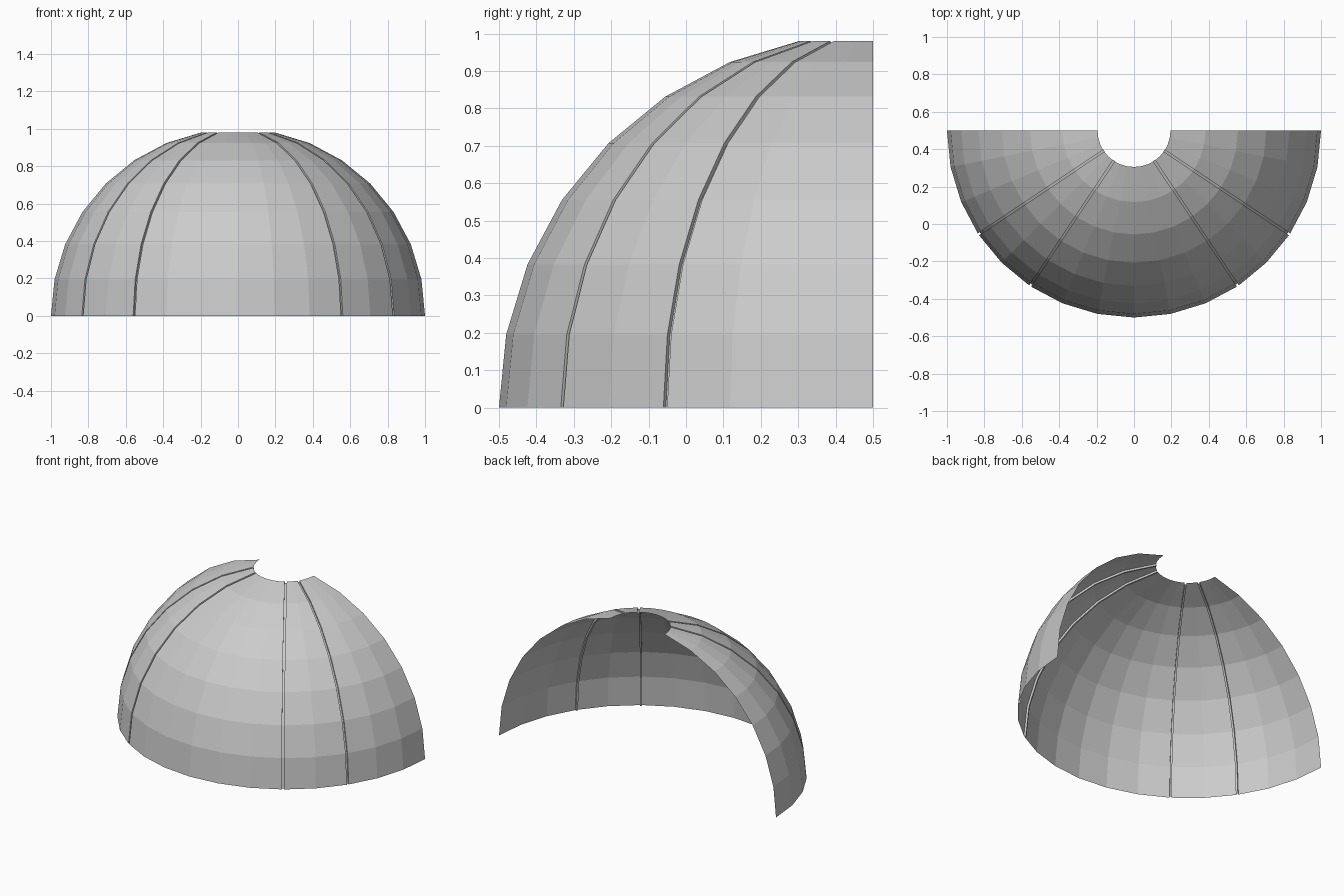
import bpy, bmesh
from math import pi, sin, cos
from mathutils import Vector

cube = bpy.data.objects.get("Cube")
if cube:
    bpy.data.objects.remove(cube)

STEP = pi / 16          # angle of one facet, both around and up
CENTRE = Vector((0, 0.5, 0))
HALF_WIDTH = 0.006      # seam half width
DEPTH = 0.012           # seam depth
SEAMS = (3, 5, 11, 13)  # meridians that carry a recessed seam

# Single grey material
grey = bpy.data.materials.new("light grey")
grey.use_nodes = True
colour = (0.6, 0.6, 0.6, 1)
grey.diffuse_color = colour
grey.node_tree.nodes["Principled BSDF"].inputs["Base Color"].default_value = colour

# Meridian columns: facet index, sideways offset, inward depth
columns = []
for k in range(17):
    if k in SEAMS:
        columns += [(k, -HALF_WIDTH, 0), (k, -HALF_WIDTH, DEPTH),
                    (k, HALF_WIDTH, DEPTH), (k, HALF_WIDTH, 0)]
    else:
        columns.append((k, 0, 0))


def dome_point(k, side, depth, ring):
    """Point on the half dome, counted from the left end round the front."""
    a, lat = k * STEP, ring * STEP
    out = Vector((cos(a) * cos(lat), -sin(a) * cos(lat), sin(lat)))
    along = Vector((-sin(a), -cos(a), 0))
    return CENTRE + out * (1 - depth) + along * side


# Half dome shell with an open crown, open back and sunken seams
bm = bmesh.new()
grid = [[bm.verts.new(dome_point(*col, ring)) for ring in range(8)]
        for col in columns]
for a, b in zip(grid, grid[1:]):
    for r in range(7):
        bm.faces.new((a[r], a[r + 1], b[r + 1], b[r]))

mesh = bpy.data.meshes.new("half_dome_shell")
bm.to_mesh(mesh)
bm.free()
mesh.materials.append(grey)
shell = bpy.data.objects.new("half_dome_shell", mesh)
bpy.context.collection.objects.link(shell)
